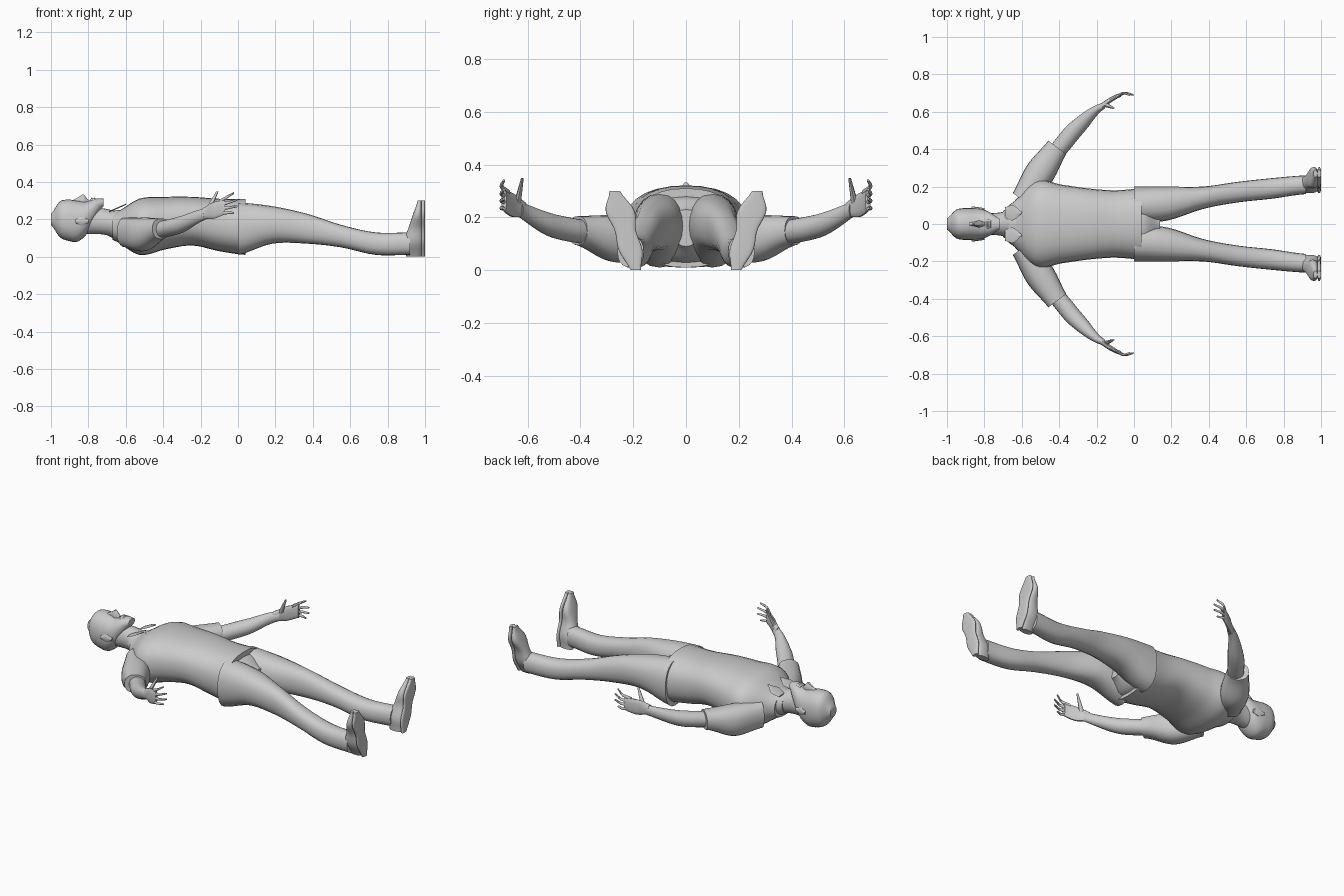
import bpy, bmesh, math
from mathutils import Vector

cube = bpy.data.objects.get("Cube")
if cube:
    bpy.data.objects.remove(cube, do_unlink=True)

GREY = (0.6, 0.6, 0.6, 1)
grey = bpy.data.materials.new("matte grey")
grey.use_nodes = True
grey.diffuse_color = GREY
grey.node_tree.nodes["Principled BSDF"].inputs["Base Color"].default_value = GREY

X, Y, Z = Vector((1, 0, 0)), Vector((0, 1, 0)), Vector((0, 0, 1))


def profile(keys, t):
    """Smooth value at t along evenly spaced keys; a plain number is constant."""
    if not isinstance(keys, tuple):
        return keys
    last = len(keys) - 1
    i = min(int(t * last), last - 1)
    f = t * last - i
    before, start, end, after = (keys[min(max(i + k, 0), last)] for k in (-1, 0, 1, 2))
    if last == 1:
        return start + f * (end - start)
    bend = 2 * before - 5 * start + 4 * end - after
    twist = 3 * (start - end) + after - before
    return start + f / 2 * (end - before + f * (bend + f * twist))


def rounded(value, power):
    return math.copysign(abs(value) ** (2 / power), value)


def loft(name, x, y, z, side, thick, across=Y, up=Z, power=2, sides=20, rings=15, mirror=False):
    """Skin ellipse-like sections whose centre and half sizes follow profiles."""
    bm = bmesh.new()
    rows = []
    for r in range(rings + 1):
        t = r / rings
        centre = Vector([profile(keys, t) for keys in (x, y, z)])
        wide, deep = across * profile(side, t), up * profile(thick, t)
        row = []
        for k in range(sides):
            angle = math.tau * k / sides
            row.append(bm.verts.new(centre + wide * rounded(math.cos(angle), power)
                                    + deep * rounded(math.sin(angle), power)))
        rows.append(row)
    for near, far in zip(rows, rows[1:]):
        for k in range(sides):
            bm.faces.new((near[k - 1], near[k], far[k], far[k - 1]))
    bm.faces.new(rows[0])
    bm.faces.new(rows[-1])
    bmesh.ops.recalc_face_normals(bm, faces=bm.faces)
    mesh = bpy.data.meshes.new(name)
    bm.to_mesh(mesh)
    bm.free()
    mesh.materials.append(grey)
    mesh.shade_smooth()
    mesh.set_sharp_from_angle(angle=math.radians(45))
    part = bpy.data.objects.new(name, mesh)
    bpy.context.collection.objects.link(part)
    if mirror:
        mod = part.modifiers.new("Mirror", 'MIRROR')
        mod.use_axis = (False, True, False)
        mod.use_mirror_merge = False


# Shirt body
loft("shirt", x=(-.67, .04), y=0, z=(.16, .16, .18, .19, .17, .16),
     side=(.1, .23, .21, .19, .18, .19), thick=(.07, .15, .14, .13, .14, .15),
     power=2.4, sides=28, rings=25)

# Trouser seat and legs
loft("trouser_seat", x=(-.02, .14), y=0, z=(.15, .16),
     side=(.17, .15, .05), thick=(.13, .12, .07), power=2.3)
loft("trouser_legs", x=(0, .92), y=(.1, .11, .14, .17, .19, .21),
     z=(.15, .17, .15, .11, .07, .07), side=(.1, .09, .06, .055, .055, .05),
     thick=(.14, .1, .08, .06, .06, .06), power=2.3, rings=25, mirror=True)

# Shoes standing on the heel, with flat soles
outline = (.02, .045, .04, .055, .02)
loft("shoes", x=(.94, .94, .95, .96, .97), y=(.19, .27), z=(0, .3), side=outline,
     thick=(.04, .055, .04, .025, .01), up=X, power=2.5, mirror=True)
loft("shoe_soles", x=.99, y=(.19, .27), z=(0, .3), side=outline,
     thick=.01, up=X, power=3, mirror=True)

# Sleeves, forearms and palms
arm_across = Vector((-.8, .6, 0))
loft("sleeves", x=(-.6, -.41), y=(.13, .41), z=(.13, .12, .15),
     side=(.06, .08, .06), thick=(.08, .09, .055), across=arm_across, power=2.3, mirror=True)
loft("forearms", x=(-.45, -.17), y=(.36, .51, .63), z=(.14, .17, .23),
     side=(.045, .045, .02), thick=(.045, .045, .03), across=arm_across, mirror=True)
loft("palms", x=(-.19, -.07), y=(.62, .66, .69), z=(.23, .265),
     side=(.02, .01), thick=(.03, .045, .04), power=2.5, sides=14, mirror=True)

# Fingers fan out from the knuckles, and the middle ones reach furthest
for i, finger in enumerate(("index", "middle", "ring", "little")):
    loft(finger + "_fingers", x=(-.1, -.01 * (i - 1.5) ** 2), y=(.675, .7, .69),
         z=(.295 - .02 * i, .34 - .035 * i), side=(.009, .005), thick=(.011, .005),
         sides=8, rings=6, mirror=True)
loft("thumbs", x=(-.16, -.11), y=(.64, .62), z=(.25, .35), side=(.014, .005),
     thick=(.016, .006), up=X, sides=8, rings=6, mirror=True)

# Neck, head and facial features
loft("neck", x=(-.83, -.63), y=0, z=(.19, .19, .17), side=(.06, .06, .08), thick=.07)
loft("head", x=(-1, -.72), y=0, z=(.2, .2, .195, .19, .205, .25, .29),
     side=(.03, .075, .085, .085, .08, .06, .03),
     thick=(.03, .095, .11, .11, .09, .06, .02), power=2.2, sides=24, rings=24)
loft("nose", x=(-.88, -.8), y=0, z=.295, side=(.01, .012, .018, .01),
     thick=(.01, .025, .04, .01), sides=10)
loft("lips", x=(-.79, -.76), y=0, z=.3, side=.025,
     thick=(.005, .016, .011, .016, .005), sides=12)
loft("ears", x=(-.87, -.8), y=(.085, .075), z=.19, side=.01,
     thick=(.01, .025, .01), sides=10, mirror=True)

# Collar band and its folded points
loft("collar", x=(-.7, -.63), y=0, z=(.18, .165), side=(.07, .11), thick=(.065, .085))
loft("collar_points", x=(-.69, -.6), y=.06, z=(.24, .28), side=(.03, .04, .005),
     thick=.004, sides=6, mirror=True)
